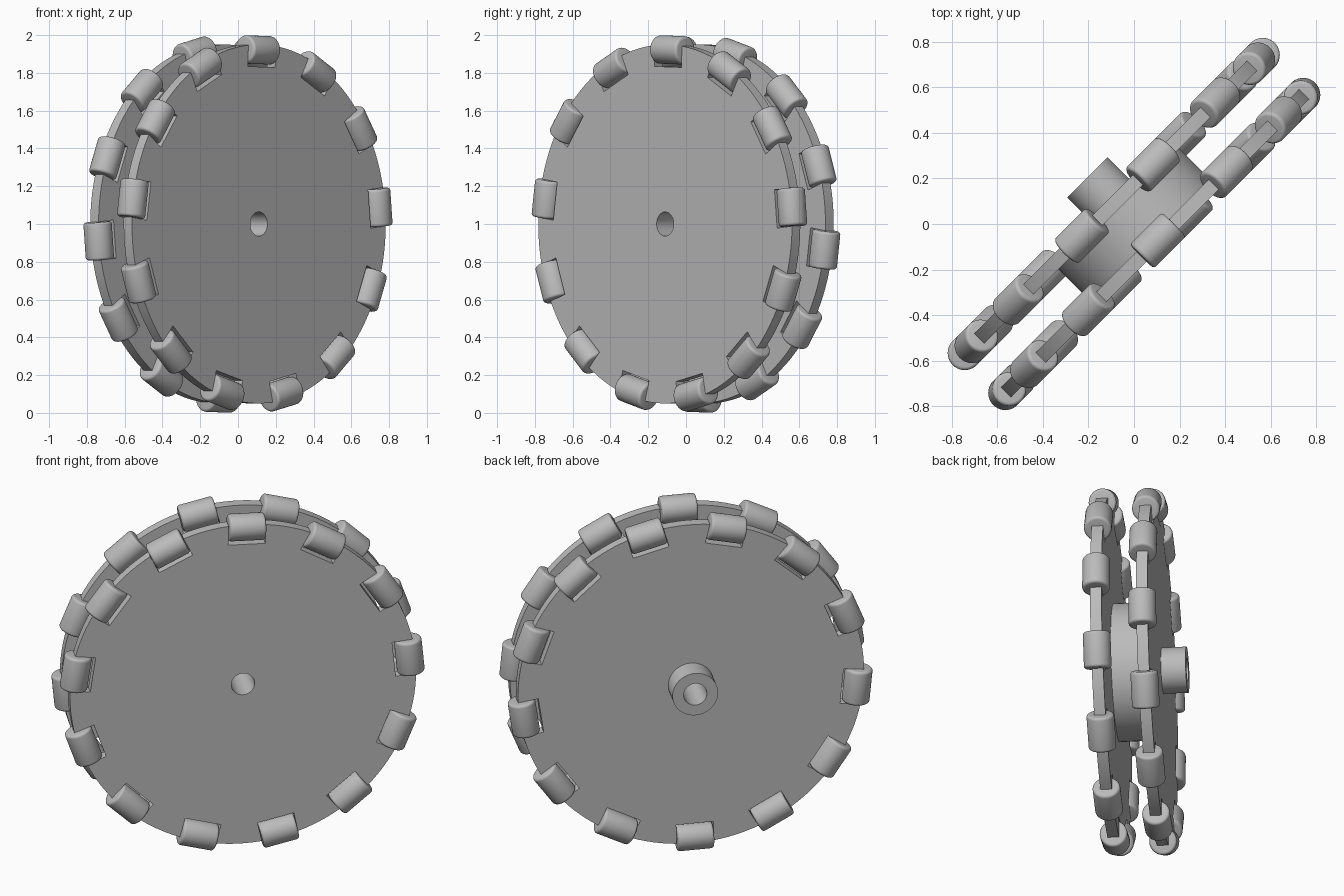
import bpy, bmesh, math
from mathutils import Matrix, Vector

if "Cube" in bpy.data.objects:
    bpy.data.objects.remove(bpy.data.objects["Cube"], do_unlink=True)

COUNT = 13                      # rollers per disc
STEP = math.tau / COUNT
DISC_R, BORE_R = 0.95, 0.064
SLOT_FLOOR, SLOT_HALF = 0.832, 0.102
ROLLER_ORBIT, ROLLER_R, ROLLER_LEN = 0.922, 0.075, 0.2
DISC_HALF, DISC_OFFSET = 0.031, 0.125
FIRST_ANGLE = math.radians(5.5)

# Wheel frame: x lies in the disc, y is up, z is the axle
h = math.sqrt(0.5)
WHEEL = Matrix(((h, 0, h, 0), (h, 0, -h, 0), (0, 1, 0, 1), (0, 0, 0, 1)))

grey = bpy.data.materials.new("grey_plastic")
grey.use_nodes = True
colour = (0.5, 0.5, 0.5, 1)
grey.diffuse_color = colour
grey.node_tree.nodes["Principled BSDF"].inputs["Base Color"].default_value = colour


def add_object(name, mesh, matrix):
    obj = bpy.data.objects.new(name, mesh)
    bpy.context.collection.objects.link(obj)
    obj.matrix_world = matrix
    return obj


def smooth(obj):
    bpy.ops.object.select_all(action='DESELECT')
    obj.select_set(True)
    bpy.context.view_layer.objects.active = obj
    bpy.ops.object.shade_smooth_by_angle(angle=math.radians(35))


def polar(r, a):
    return Vector((r * math.cos(a), r * math.sin(a)))


def circle(r, n=64):
    return [polar(r, math.tau * i / n) for i in range(n)]


def plate(name, loops, z0, z1):
    """Extrude closed loops (outline and hole) along the axle."""
    curve = bpy.data.curves.new(name, 'CURVE')
    curve.dimensions = '2D'
    curve.fill_mode = 'BOTH'
    curve.extrude = (z1 - z0) / 2
    for loop in loops:
        spline = curve.splines.new('POLY')
        spline.points.add(len(loop) - 1)
        for point, co in zip(spline.points, loop):
            point.co = (co.x, co.y, 0, 1)
        spline.use_cyclic_u = True
    temp = add_object(name + "_curve", curve, Matrix())
    bpy.context.view_layer.update()
    mesh = bpy.data.meshes.new_from_object(
        temp.evaluated_get(bpy.context.evaluated_depsgraph_get()))
    bpy.data.objects.remove(temp, do_unlink=True)
    bm = bmesh.new()
    bm.from_mesh(mesh)
    bmesh.ops.remove_doubles(bm, verts=bm.verts, dist=1e-5)
    bmesh.ops.recalc_face_normals(bm, faces=bm.faces)
    bm.to_mesh(mesh)
    bm.free()
    mesh.materials.clear()
    mesh.materials.append(grey)
    mesh.name = name
    obj = add_object(name, mesh, WHEEL @ Matrix.Translation((0, 0, (z0 + z1) / 2)))
    smooth(obj)


def slotted_outline(start):
    """Disc rim with a square slot for every roller."""
    points = []
    edge = math.asin(SLOT_HALF / DISC_R)
    for i in range(COUNT):
        a = start + i * STEP
        out, side = polar(1, a), polar(SLOT_HALF, a + math.pi / 2)
        points += [out * SLOT_FLOOR - side, out * SLOT_FLOOR + side]
        arc = STEP - 2 * edge
        points += [polar(DISC_R, a + edge + arc * k / 6) for k in range(7)]
    return points


# Roller mesh: rounded cylinder lying along the rim
bm = bmesh.new()
bmesh.ops.create_cone(bm, cap_ends=True, segments=40, radius1=ROLLER_R,
                      radius2=ROLLER_R, depth=ROLLER_LEN,
                      matrix=Matrix.Rotation(math.pi / 2, 4, 'X'))
rims = [e for e in bm.edges if abs(e.verts[0].co.y - e.verts[1].co.y) < 1e-4]
bmesh.ops.bevel(bm, geom=rims, offset=0.015, segments=4, profile=0.5,
                affect='EDGES')
roller_mesh = bpy.data.meshes.new("roller")
bm.to_mesh(roller_mesh)
bm.free()
roller_mesh.materials.append(grey)

# Two discs, their rollers staggered by half a step
for label, z, start in (("front", DISC_OFFSET, FIRST_ANGLE),
                        ("rear", -DISC_OFFSET, FIRST_ANGLE + STEP / 2)):
    plate(label + "_disc", [slotted_outline(start), circle(BORE_R)],
          z - DISC_HALF, z + DISC_HALF)
    for i in range(COUNT):
        place = (Matrix.Translation((0, 0, z))
                 @ Matrix.Rotation(start + i * STEP, 4, 'Z')
                 @ Matrix.Translation((ROLLER_ORBIT, 0, 0)))
        roller = add_object(f"{label}_roller_{i + 1}", roller_mesh, WHEEL @ place)
        if i == 0 and label == "front":
            first_roller = roller
# The mesh is shared, so it is shaded once
for poly in roller_mesh.polygons:
    poly.use_smooth = True
roller_mesh.set_sharp_from_angle(angle=math.radians(35))

# Spacer hub between the discs and the shaft boss behind
inner, outer = DISC_OFFSET - DISC_HALF, DISC_OFFSET + DISC_HALF
plate("spacer_hub", [circle(0.375, 96), circle(BORE_R)], -inner, inner)
plate("rear_boss", [circle(0.125), circle(BORE_R)], -0.29, -outer)
